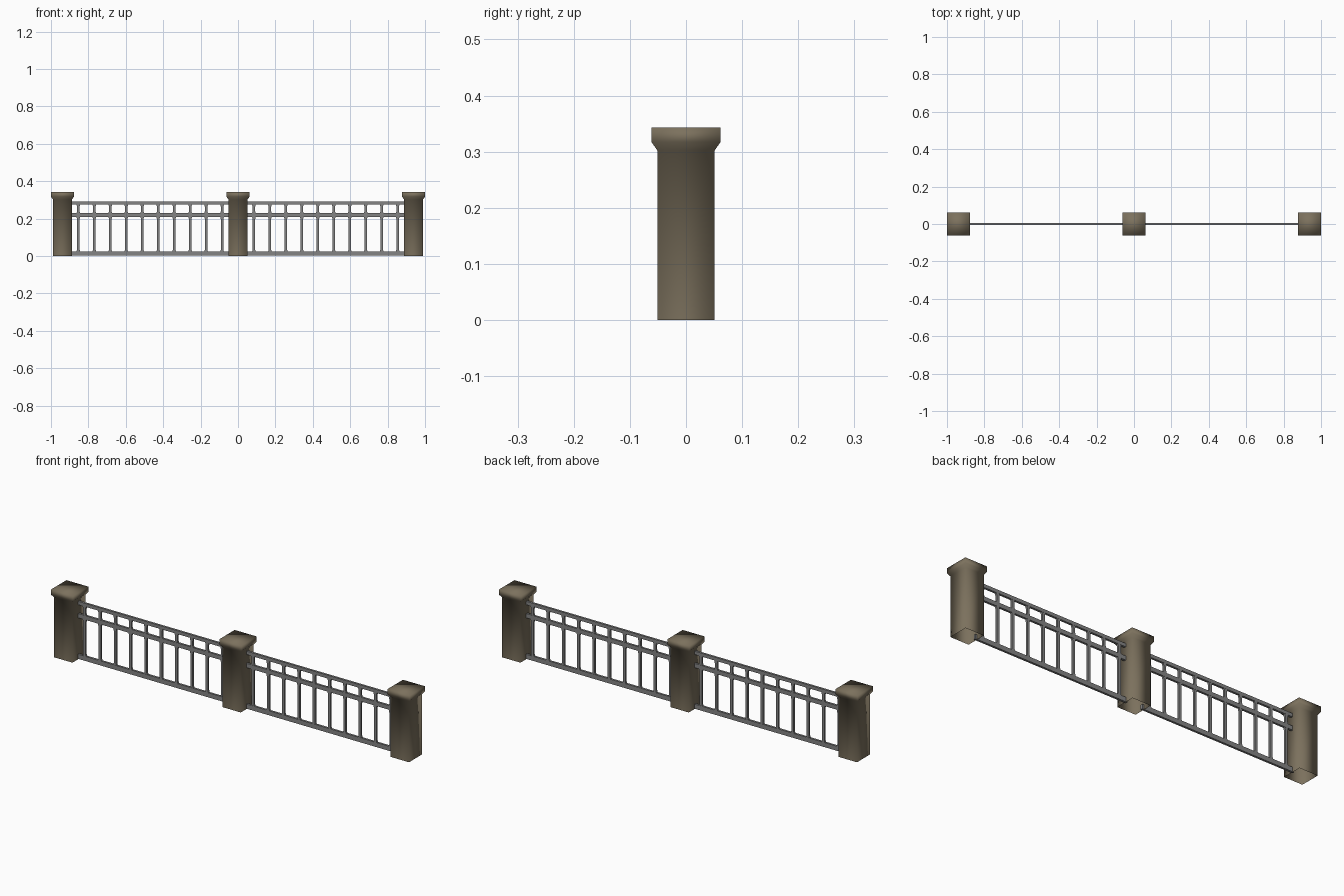
import bpy, bmesh

if "Cube" in bpy.data.objects:
    bpy.data.objects.remove(bpy.data.objects["Cube"])


def material(name, rgb):
    m = bpy.data.materials.new(name)
    m.diffuse_color = (*rgb, 1)
    m.use_nodes = True
    m.node_tree.nodes["Principled BSDF"].inputs["Base Color"].default_value = m.diffuse_color
    return m


stone = material("brown stone", (0.20, 0.165, 0.11))
iron = material("grey iron", (0.23, 0.23, 0.23))


def stack(bm, x, rings, bottom=True):
    """Square-section column through rings of (half x, half y, z)."""
    prev = None
    for hx, hy, z in rings:
        cur = [bm.verts.new((x + sx * hx, sy * hy, z))
               for sx, sy in ((-1, -1), (1, -1), (1, 1), (-1, 1))]
        if prev:
            for i in range(4):
                j = (i + 1) % 4
                bm.faces.new((prev[i], prev[j], cur[j], cur[i]))
        elif bottom:
            bm.faces.new(cur[::-1])
        prev = cur
    bm.faces.new(prev)


def finish(bm, name, mat, smooth):
    me = bpy.data.meshes.new(name)
    bm.to_mesh(me)
    bm.free()
    me.materials.append(mat)
    for p in me.polygons:
        p.use_smooth = smooth
    ob = bpy.data.objects.new(name, me)
    bpy.context.collection.objects.link(ob)


# stone posts with flared caps, hollow and open underneath
for name, x in (("left", -0.9385), ("middle", 0), ("right", 0.9385)):
    bm = bmesh.new()
    stack(bm, x, [(h, h, z) for h, z in
                  ((0.051, 0), (0.051, 0.302), (0.0615, 0.317), (0.0615, 0.343))],
          bottom=False)
    finish(bm, name + "_post", stone, True)

for side, s in (("left", -1), ("right", 1)):
    # horizontal rails
    for name, z0, z1 in (("bottom", 0.002, 0.025), ("middle", 0.209, 0.230),
                         ("top", 0.275, 0.292)):
        bm = bmesh.new()
        stack(bm, s * 0.469, [(0.427, 0.0055, z0), (0.427, 0.0055, z1)])
        finish(bm, f"{side}_{name}_rail", iron, False)

    # balusters, flared where they meet the rails
    bm = bmesh.new()
    for i in range(10):
        x = s * (0.085 + i * 0.0854)
        for z0, z1 in ((0.024, 0.210), (0.229, 0.276)):
            stack(bm, x, [(0.010, 0.005, z0), (0.0065, 0.005, z0 + 0.010),
                          (0.0065, 0.005, z1 - 0.014), (0.010, 0.005, z1)])
    finish(bm, side + "_balusters", iron, False)
